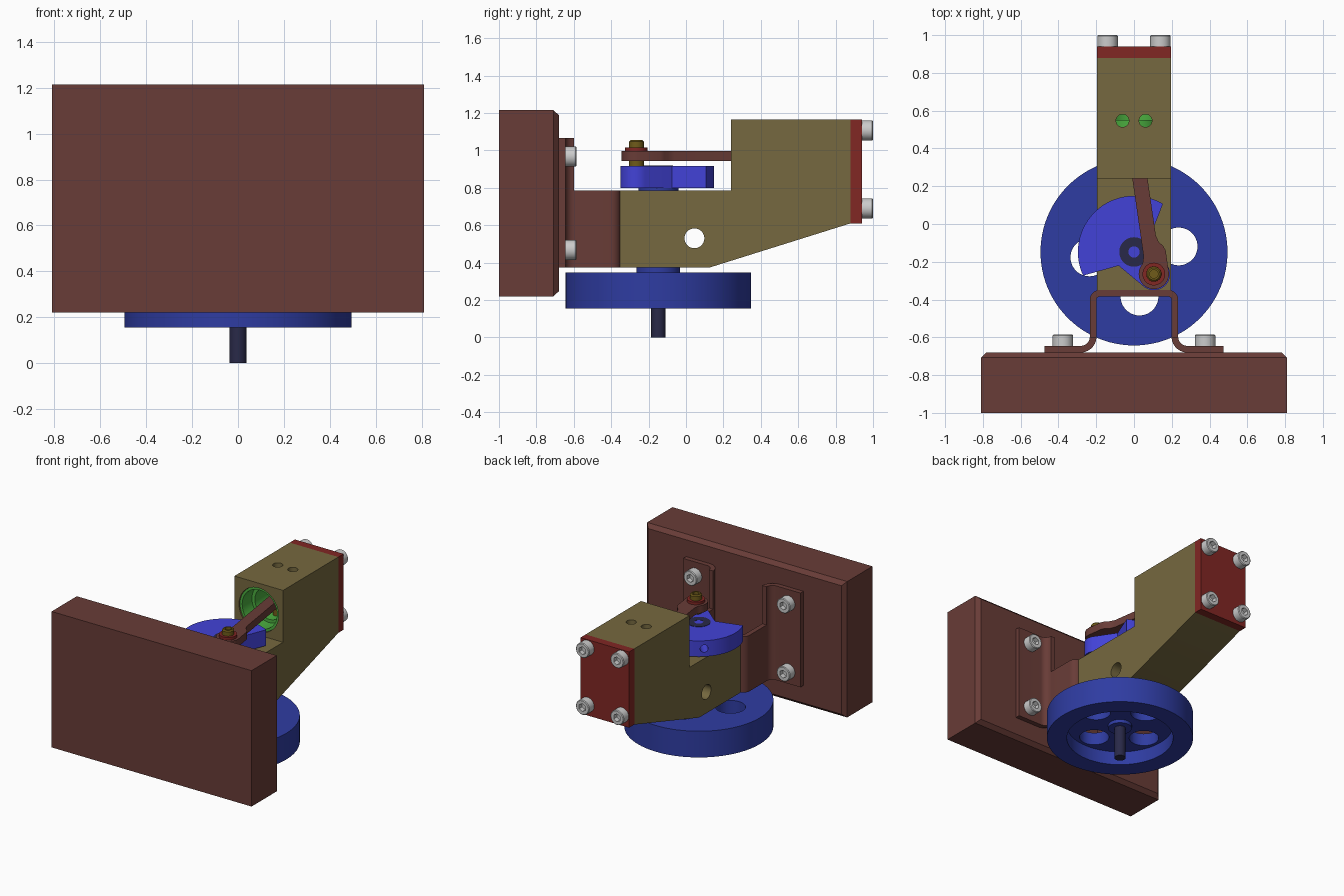
import bpy, bmesh
from math import sin, cos, pi, radians, atan2
from mathutils import Matrix

if "Cube" in bpy.data.objects:
    bpy.data.objects.remove(bpy.data.objects["Cube"])

# Axis maps: local (a, b, h) with h along the named world axis
AXES = {'X': lambda a, b, h: (h, a, b),
        'Y': lambda a, b, h: (b, h, a),
        'Z': lambda a, b, h: (a, b, h)}

PALETTE = {'brown': (.14, .045, .038), 'olive': (.18, .14, .05),
           'blue': (.028, .045, .36), 'bright_blue': (.055, .055, .68),
           'red': (.22, .02, .017), 'navy': (.022, .022, .065),
           'green': (.07, .42, .05), 'gold': (.16, .105, .01)}


def material(name):
    mat = bpy.data.materials.get(name) or bpy.data.materials.new(name)
    mat.diffuse_color = (*PALETTE[name], 1)
    mat.use_nodes = True
    mat.node_tree.nodes["Principled BSDF"].inputs["Base Color"].default_value = mat.diffuse_color
    return mat


def shade(mesh):
    mesh.shade_smooth()
    mesh.set_sharp_from_angle(angle=radians(30))


def finish(name, bm, color):
    bmesh.ops.remove_doubles(bm, verts=bm.verts, dist=1e-6)
    bmesh.ops.recalc_face_normals(bm, faces=bm.faces)
    mesh = bpy.data.meshes.new(name)
    bm.to_mesh(mesh)
    bm.free()
    shade(mesh)
    obj = bpy.data.objects.new(name, mesh)
    bpy.context.collection.objects.link(obj)
    if color:
        mesh.materials.append(material(color))
    return obj


def loft(name, rings, color, axis='Z', closed=False):
    """Skin a stack of equal-sized (a, b, h) rings; cap the ends or close the stack."""
    bm = bmesh.new()
    loops = [[bm.verts.new(AXES[axis](*p)) for p in ring] for ring in rings]
    n = len(loops[0])
    pairs = list(zip(loops, loops[1:]))
    if closed:
        pairs.append((loops[-1], loops[0]))
    for lo, hi in pairs:
        for i in range(n):
            bm.faces.new((lo[i], lo[(i + 1) % n], hi[(i + 1) % n], hi[i]))
    if not closed:
        bm.faces.new(loops[0])
        bm.faces.new(loops[-1])
    return finish(name, bm, color)


def prism(name, pts, lo, hi, color, axis='Z'):
    return loft(name, [[(a, b, h) for a, b in pts] for h in (lo, hi)], color, axis)


def lathe(name, profile, color, axis='Z', center=(0, 0), n=48, closed=False):
    """center is given in the local (a, b) plane; profile is (radius, height)."""
    rings = [[(center[0] + r * cos(2 * pi * i / n), center[1] + r * sin(2 * pi * i / n), h)
              for i in range(n)] for r, h in profile]
    return loft(name, rings, color, axis, closed)


def rod(name, r, lo, hi, color, axis='Z', center=(0, 0), n=48):
    return lathe(name, [(r, lo), (r, hi)], color, axis, center, n)


def cut(obj, cutters):
    for c in cutters:
        c.hide_render = True
        mod = obj.modifiers.new('cut', 'BOOLEAN')
        mod.object, mod.operation, mod.solver = c, 'DIFFERENCE', 'EXACT'
    bpy.context.view_layer.update()
    dg = bpy.context.evaluated_depsgraph_get()
    mesh = bpy.data.meshes.new_from_object(obj.evaluated_get(dg))
    obj.modifiers.clear()
    obj.data = mesh
    shade(mesh)
    for c in cutters:
        bpy.data.objects.remove(c)


def arc(cx, cy, r, a0, a1, n=10):
    return [(cx + r * cos(radians(a0 + (a1 - a0) * i / n)),
             cy + r * sin(radians(a0 + (a1 - a0) * i / n))) for i in range(n + 1)]


def bolt(name, x, z, y):
    """Cap screw with hexagonal socket, pointing to +y."""
    n, R = 36, .054
    angles = [2 * pi * i / n for i in range(n)]
    circle = lambda r, h: [(z + r * cos(t), x + r * sin(t), h) for t in angles]
    hexa = lambda h: circle_hex(h)

    def circle_hex(h):
        rs = [.025 / cos(t % (pi / 3) - pi / 6) for t in angles]
        return [(z + r * cos(t), x + r * sin(t), h) for r, t in zip(rs, angles)]
    loft(name, [circle(R, y), circle(R, y + .055), circle(R - .005, y + .06),
                hexa(y + .06), hexa(y + .025)], None, 'Y')


# Mounting block with chamfered back edges
def rect(inset, y):
    x, z0, z1 = .81 - inset, .22 + inset, 1.215 - inset
    return [(z0, -x, y), (z0, x, y), (z1, x, y), (z1, -x, y)]


loft('mounting_block', [rect(0, -1), rect(0, -.708), rect(.027, -.68)], 'brown', 'Y')


# Bent sheet bracket: tall ears and a lower hat-shaped web
def half(d):
    return ([(.475, -.6625 + d)] + arc(.2815, -.5975, .065 - d, 270, 180)
            + arc(.1815, -.402, .035 + d, 0, 90))


outer, inner = half(.0175), half(-.0175)
ear = outer[:12] + inner[:12][::-1]
flip = lambda pts: [(-x, y) for x, y in pts]
prism('bracket_ear_right', ear, .375, 1.065, 'brown')
prism('bracket_ear_left', flip(ear), .375, 1.065, 'brown')
prism('bracket_web', outer[11:] + flip(outer[11:])[::-1] + flip(inner[11:])
      + inner[11:][::-1], .375, .785, 'brown')
for sx in (-1, 1):
    for z in (.468, .967):
        bolt('bracket_bolt', sx * .377, z, -.645)
    for z in (.69, 1.107):
        bolt('cover_bolt', sx * .14, z, .94)

# Engine body with bore, cross hole and two ports
BORE_Z = .97
body = prism('engine_body', [(-.355, .375), (.13, .375), (.88, .61), (.88, 1.165),
                             (.24, 1.165), (.24, .785), (-.355, .785)],
             -.197, .197, 'olive', 'X')
ports = lambda: [rod('port_cutter', .034, BORE_Z, 1.3, None, center=(x, .547), n=24)
                 for x in (-.061, .061)]
cut(body, [rod('bore_cutter', .16, .1, 1, None, 'Y', (BORE_Z, 0), 64),
           rod('cross_cutter', .053, -.4, .4, None, 'X', (.045, .53))] + ports())
prism('cylinder_cover', [(.61, -.197), (.61, .197), (1.165, .197), (1.165, -.197)],
      .88, .94, 'red', 'Y')

# Cylinder liner, piston and wrist pin
liner = lathe('cylinder_liner', [(.159, .25), (.159, .88), (.141, .88), (.141, .25)],
              'green', 'Y', (BORE_Z, 0), 64, closed=True)
cut(liner, ports())
lathe('piston', [(.115, .52), (.115, .36), (.139, .36), (.139, .55)],
      'green', 'Y', (BORE_Z, 0), 64)
rod('wrist_pin', .03, BORE_Z - .125, BORE_Z + .125, 'gold', center=(0, .456), n=24)

# Flywheel with recessed underside and four round holes
CY = -.148
wheel = lathe('flywheel', [(.08, .23), (.08, .255), (.36, .255), (.36, .155), (.495, .155),
                           (.495, .347), (.117, .347), (.117, .376)],
              'blue', center=(0, CY), n=96)
cut(wheel, [rod('hole_cutter', .1, .1, .5, None,
                center=(.238 * cos(a), CY + .238 * sin(a)))
            for a in (radians(7 + 90 * i) for i in range(4))])

# Shaft with centre drilling
lathe('crankshaft', [(.038, 0), (.038, .24), (.078, .24), (.078, .918),
                     (.03, .918), (.03, .88)], 'navy', center=(0, CY))
rod('crank_boss', .107, .78, .805, 'blue', center=(0, CY))

# Crank web with counterweight and side drilling
PIN = (.105, -.265)
crank_angle = atan2(PIN[1] - CY, PIN[0])
shape = (arc(0, 0, .297, 107, 253, 40) + [(0, -.109)]
         + arc(.158, 0, .085, -81, 81, 20) + [(0, .109)])
turn = Matrix.Translation((0, CY, 0)) @ Matrix.Rotation(crank_angle, 4, 'Z')
crank = prism('crank_counterweight', shape, .8, .916, 'bright_blue')
drill = rod('drill_cutter', .027, -.4, -.12, None, 'X', (0, .858), 24)
cut(crank, [drill])
crank.data.transform(turn)

# Connecting rod, drawn along its own axis from the big end
WRIST = (0, .456)
length = ((WRIST[0] - PIN[0]) ** 2 + (WRIST[1] - PIN[1]) ** 2) ** .5
rod_angle = atan2(WRIST[1] - PIN[1], WRIST[0] - PIN[0])
conrod = prism('connecting_rod',
               arc(0, 0, .08, 40, 270, 28) + [(.115, -.08), (.14, -.07), (.165, -.05), (.2, -.04)]
               + arc(length, 0, .055, -46, 46, 12) + [(.1, .04)], .942, .997, 'brown')
conrod.data.transform(Matrix.Translation((*PIN, 0)) @ Matrix.Rotation(rod_angle, 4, 'Z'))
rod('crank_pin_washer', .06, .997, 1.016, 'red', center=PIN)
lathe('crank_pin', [(.04, .85), (.04, 1.047), (.032, 1.055), (.022, 1.055), (.022, 1.035)],
      'gold', center=PIN, n=32)
